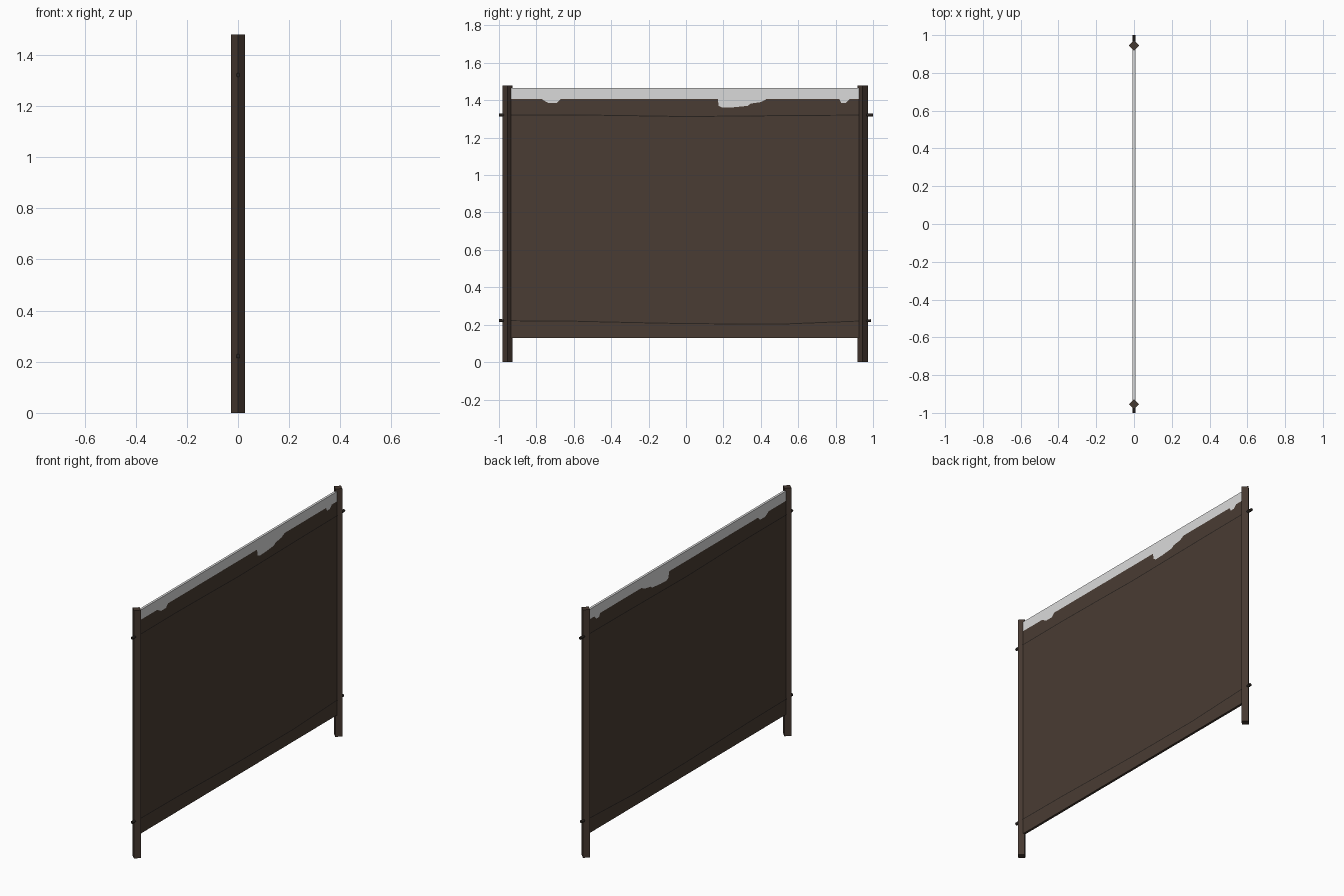
import bpy, bmesh, math

if "Cube" in bpy.data.objects:
    bpy.data.objects.remove(bpy.data.objects["Cube"])

def material(name, rgb):
    m = bpy.data.materials.new(name)
    m.diffuse_color = (*rgb, 1)
    m.use_nodes = True
    m.node_tree.nodes["Principled BSDF"].inputs["Base Color"].default_value = m.diffuse_color
    return m

cloth_brown = material("cloth brown", (0.068, 0.045, 0.033))
pale_grey = material("pale grey", (0.70, 0.70, 0.70))
post_brown = material("post brown", (0.060, 0.040, 0.030))
rope_dark = material("rope dark", (0.022, 0.017, 0.014))

T = 0.007          # half thickness of the panel
Y0, Y1 = -0.955, 0.945

def slab(name, outline, mat):
    """Extrude a (y, z) outline across the panel thickness."""
    bm = bmesh.new()
    face = bm.faces.new([bm.verts.new((-T, y, z)) for y, z in outline])
    res = bmesh.ops.extrude_face_region(bm, geom=[face])
    verts = [g for g in res["geom"] if isinstance(g, bmesh.types.BMVert)]
    bmesh.ops.translate(bm, verts=verts, vec=(2 * T, 0, 0))
    bmesh.ops.recalc_face_normals(bm, faces=bm.faces)
    me = bpy.data.meshes.new(name)
    bm.to_mesh(me)
    bm.free()
    me.materials.append(mat)
    ob = bpy.data.objects.new(name, me)
    bpy.context.collection.objects.link(ob)
    return ob

# Ragged line between the brown cloth and the pale band above it
ragged = [(Y0, 1.406), (-0.77, 1.406), (-0.755, 1.396), (-0.735, 1.386),
          (-0.69, 1.386), (-0.67, 1.406), (0.17, 1.406), (0.175, 1.37),
          (0.195, 1.36), (0.25, 1.362), (0.33, 1.37), (0.345, 1.382),
          (0.40, 1.39), (0.43, 1.406), (0.82, 1.406), (0.83, 1.386),
          (0.855, 1.386), (0.875, 1.406), (Y1, 1.406)]
slab("cloth_panel", ragged + [(Y1, 0.13), (Y0, 0.13)], cloth_brown)
slab("torn_top_band", ragged + [(Y1, 1.465), (Y0, 1.465)], pale_grey)

# Square posts turned on edge
for side, y in (("left", Y0), ("right", Y1)):
    bpy.ops.mesh.primitive_cylinder_add(vertices=4, radius=0.027, depth=1.48,
                                        location=(0, y, 0.74))
    ob = bpy.context.object
    ob.name = side + "_post"
    ob.data.materials.append(post_brown)

# Sagging ropes running through both posts
def rope(name, points):
    cu = bpy.data.curves.new(name, "CURVE")
    cu.dimensions = "3D"
    cu.bevel_depth = 0.0085
    cu.bevel_resolution = 1
    cu.use_fill_caps = True
    sp = cu.splines.new("POLY")
    sp.points.add(len(points) - 1)
    for p, (y, z) in zip(sp.points, points):
        p.co = (0, y, z, 1)
    cu.materials.append(rope_dark)
    bpy.context.collection.objects.link(bpy.data.objects.new(name, cu))

rope("upper_rope", [(-1.0, 1.321), (-0.6, 1.322), (-0.3, 1.318), (0, 1.313),
                    (0.3, 1.316), (0.6, 1.319), (1.0, 1.321)])
rope("lower_rope", [(-1.0, 0.222), (-0.6, 0.219), (-0.3, 0.212), (0, 0.206),
                    (0.5, 0.203), (0.75, 0.213), (0.99, 0.222)])
